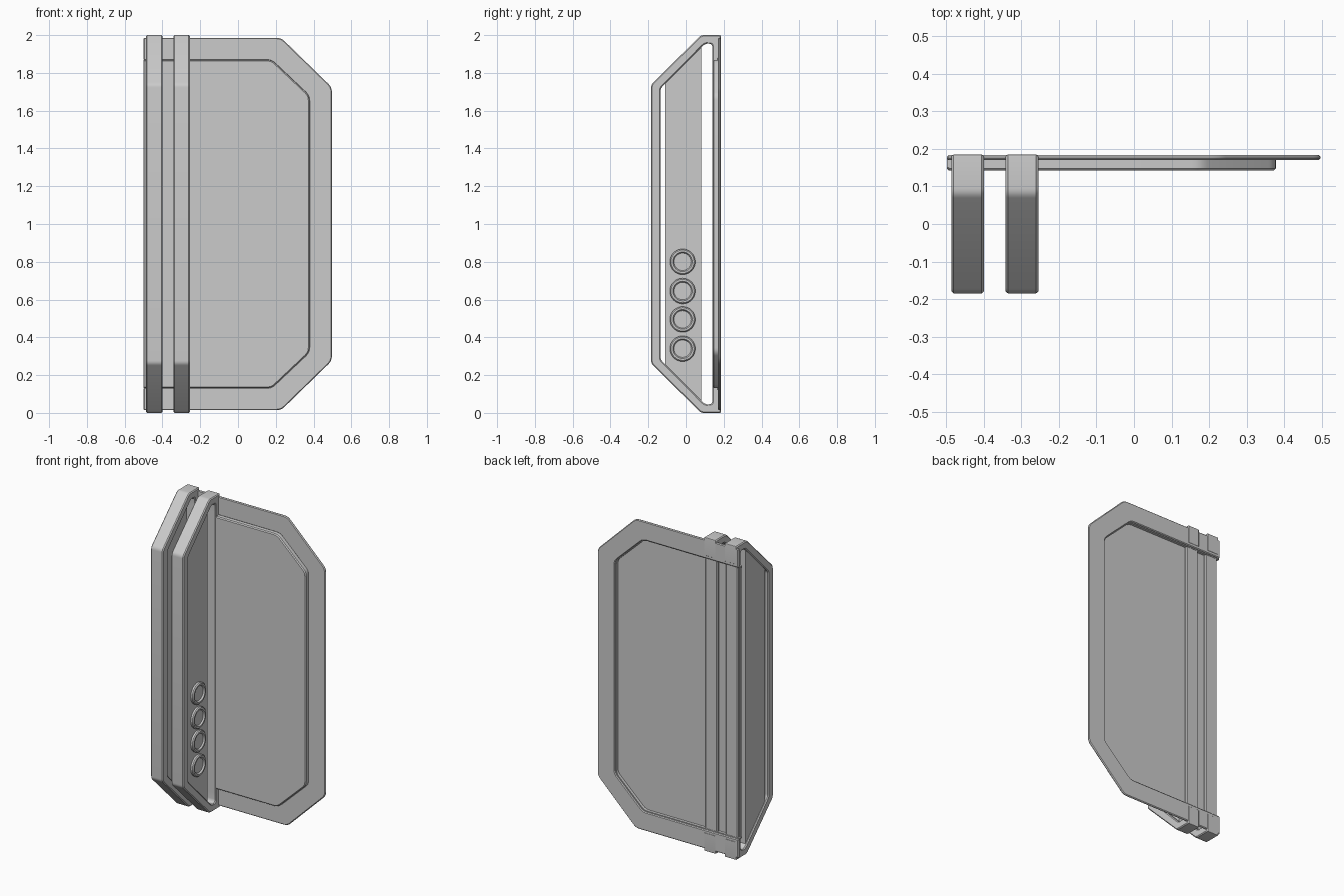
import bpy, bmesh, math
from mathutils import Vector

if "Cube" in bpy.data.objects:
    bpy.data.objects.remove(bpy.data.objects["Cube"])

grey = bpy.data.materials.new("plain grey")
grey.diffuse_color = (0.6, 0.6, 0.6, 1)
grey.use_nodes = True
grey.node_tree.nodes["Principled BSDF"].inputs["Base Color"].default_value = grey.diffuse_color


def rounded(points):
    """Outline of (u, v, corner size) with the corners softened."""
    out = []
    n = len(points)
    for i, (u, v, r) in enumerate(points):
        p = Vector((u, v))
        if r == 0:
            out.append(p)
            continue
        a = p + (Vector(points[i - 1][:2]) - p).normalized() * r
        b = p + (Vector(points[(i + 1) % n][:2]) - p).normalized() * r
        for k in range(5):
            t = k / 4
            out.append(a * (1 - t) ** 2 + p * 2 * t * (1 - t) + b * t * t)
    return out


def finish(name, bm, bevel=0):
    bmesh.ops.recalc_face_normals(bm, faces=bm.faces)
    me = bpy.data.meshes.new(name)
    bm.to_mesh(me)
    bm.free()
    me.materials.append(grey)
    ob = bpy.data.objects.new(name, me)
    bpy.context.collection.objects.link(ob)
    bpy.ops.object.select_all(action='DESELECT')
    ob.select_set(True)
    bpy.context.view_layer.objects.active = ob
    if bevel:  # flat chamfer on the sharp edges
        m = ob.modifiers.new("chamfer", 'BEVEL')
        m.width = bevel
        m.segments = 1
        m.limit_method = 'ANGLE'
        m.angle_limit = math.radians(30)
        m.use_clamp_overlap = False
        bpy.ops.object.modifier_apply(modifier=m.name)
    bpy.ops.object.shade_smooth_by_angle(angle=math.radians(25))
    return ob


def prism(name, outline, axis, lo, hi, bevel, hole=None):
    """Extrude an outline along x (outline in y,z) or y (outline in x,z)."""
    bm = bmesh.new()

    def loop(pts, d):
        return [bm.verts.new((d, p.x, p.y) if axis == 'x' else (p.x, d, p.y)) for p in pts]

    def band(a, b):
        for i in range(len(a)):
            bm.faces.new((a[i - 1], a[i], b[i], b[i - 1]))

    o = rounded(outline)
    o0, o1 = loop(o, lo), loop(o, hi)
    band(o0, o1)
    if hole:
        h = rounded(hole)
        h0, h1 = loop(h, lo), loop(h, hi)
        band(h0, h1)
        band(o0, h0)
        band(o1, h1)
    else:
        bm.faces.new(o0)
        bm.faces.new(o1)
    return finish(name, bm, bevel)


def mirror_z(half):
    """Complete a lower half outline by mirroring about z = 1."""
    return half + [(u, 2 - v, r) for u, v, r in reversed(half)]


def lathe_x(name, profile, y, z, n=32):
    bm = bmesh.new()
    rings = [[bm.verts.new((x, y + r * math.cos(k * math.tau / n), z + r * math.sin(k * math.tau / n)))
              for k in range(n)] for r, x in profile]
    for a, b in zip(rings, rings[1:]):
        for k in range(n):
            bm.faces.new((a[k - 1], a[k], b[k], b[k - 1]))
    bm.faces.new(rings[0])
    bm.faces.new(rings[-1])
    return finish(name, bm)


# Main panel, raised at the front
panel = mirror_z([(-0.499, 0.131, 0), (0.178, 0.131, 0.025), (0.378, 0.32, 0.025)])
prism("inner_panel", panel, 'y', 0.142, 0.156, 0.006)

# Border frame, open on the left, and the rim that walls the recess at the back
outer = mirror_z([(-0.499, 0.014, 0), (0.228, 0.014, 0.025), (0.497, 0.276, 0.025)])
inner = mirror_z([(-0.499, 0.134, 0), (0.176, 0.134, 0.025), (0.375, 0.322, 0.025)])
rim = mirror_z([(-0.499, 0.139, 0), (0.174, 0.139, 0.025), (0.371, 0.324, 0.025)])
prism("border_frame", outer + inner[::-1], 'y', 0.17, 0.184, 0.005)
prism("recess_rim", panel + rim[::-1], 'y', 0.15, 0.174, 0)

# Two upright bracket rings, each holding a core plate
ring = mirror_z([(0.172, 0.12, 0), (0.185, 0.12, 0), (0.185, 0, 0.005),
                 (0.08, 0, 0.015), (-0.185, 0.262, 0.015)])
hole = mirror_z([(0.14, 0.135, 0), (0.14, 0.105, 0), (0.14, 0.045, 0.02),
                 (0.1, 0.045, 0.02), (-0.135, 0.282, 0.015)])
core = mirror_z([(0.082, 0.057, 0), (-0.112, 0.253, 0)])
for side, x in (("left", -0.4435), ("right", -0.2985)):
    prism(side + "_bracket", ring, 'x', x - 0.0435, x + 0.0435, 0.006, hole)
    prism(side + "_core_plate", core, 'x', x - 0.034, x + 0.025, 0)

# Four round dished buttons on the right core plate
for i, z in enumerate((0.34, 0.495, 0.645, 0.80)):
    lathe_x("button_%d" % (i + 1),
            [(0.068, -0.28), (0.068, -0.262), (0.062, -0.256), (0.052, -0.256),
             (0.047, -0.262), (0.046, -0.265)], -0.018, z)
